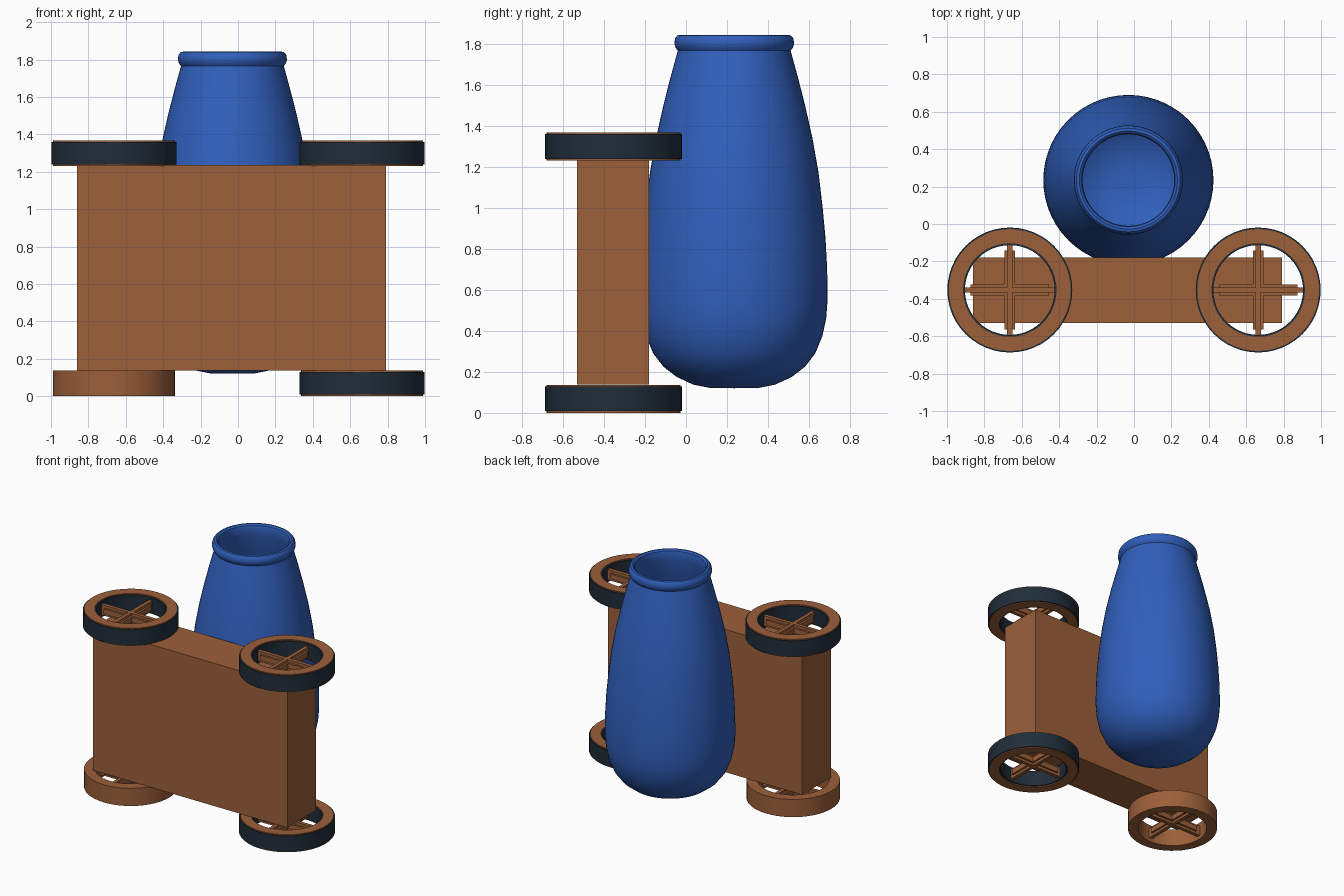
import bpy, bmesh, math

if "Cube" in bpy.data.objects:
    bpy.data.objects.remove(bpy.data.objects["Cube"])


def material(name, rgb):
    m = bpy.data.materials.new(name)
    m.diffuse_color = (*rgb, 1)
    m.use_nodes = True
    m.node_tree.nodes["Principled BSDF"].inputs["Base Color"].default_value = m.diffuse_color
    return m


WOOD = material("wood", (0.33, 0.115, 0.042))
BLUE = material("blue_glaze", (0.03, 0.115, 0.5))
DARK = material("dark_rubber", (0.014, 0.026, 0.042))


def finish(bm, name, mat, smooth=True):
    bmesh.ops.recalc_face_normals(bm, faces=bm.faces)
    me = bpy.data.meshes.new(name)
    bm.to_mesh(me)
    bm.free()
    ob = bpy.data.objects.new(name, me)
    bpy.context.collection.objects.link(ob)
    me.materials.append(mat)
    if smooth:
        bpy.ops.object.select_all(action='DESELECT')
        ob.select_set(True)
        bpy.context.view_layer.objects.active = ob
        bpy.ops.object.shade_smooth_by_angle(angle=math.radians(35))
    return ob


def lathe(name, profile, centre, mat, steps=48, closed=False):
    """Spin an (r, z) profile about a vertical axis."""
    bm = bmesh.new()
    vs = [bm.verts.new((r, 0, z)) for r, z in profile]
    es = [bm.edges.new(p) for p in zip(vs, vs[1:])]
    if closed:
        es.append(bm.edges.new((vs[-1], vs[0])))
    bmesh.ops.spin(bm, geom=vs + es, cent=(0, 0, 0), axis=(0, 0, 1),
                   angle=math.tau, steps=steps, use_duplicate=False)
    bmesh.ops.remove_doubles(bm, verts=bm.verts, dist=1e-5)
    bmesh.ops.translate(bm, verts=bm.verts, vec=centre)
    return finish(bm, name, mat)


def add_box(bm, lo, hi):
    vs = bmesh.ops.create_cube(bm, size=1)["verts"]
    for v in vs:
        v.co = [(a + b) / 2 + c * (b - a) for a, b, c in zip(lo, hi, v.co)]


# Wooden cart body
bm = bmesh.new()
add_box(bm, (-0.86, -0.53, 0.138), (0.79, -0.18, 1.235))
finish(bm, "cart_body", WOOD, smooth=False)


# Wheels: wooden ring, stepped cross spokes, dark bands inside and out
def wheel(name, x, z, banded):
    c = (x, -0.353, z)
    lathe(name + "_ring", [(0.25, -0.068), (0.326, -0.068), (0.326, 0.068), (0.25, 0.068)],
          c, WOOD, closed=True)
    if banded:
        for part, a, b in (("tyre", 0.32, 0.334), ("liner", 0.24, 0.256)):
            lathe(f"{name}_{part}", [(a, -0.06), (b, -0.06), (b, 0.06), (a, 0.06)],
                  c, DARK, closed=True)
    bm = bmesh.new()
    for length, width, height in ((0.21, 0.029, 0.02), (0.25, 0.014, 0.04)):
        add_box(bm, (-length, -width, -height), (length, width, height))
        add_box(bm, (-width, -length, -height), (width, length, height))
    bmesh.ops.translate(bm, verts=bm.verts, vec=c)
    finish(bm, name + "_spokes", WOOD, smooth=False)


for side, x in (("left", -0.664), ("right", 0.664)):
    for level, z in (("lower", 0.068), ("upper", 1.298)):
        wheel(f"{level}_{side}_wheel", x, z, (side, level) != ("left", "lower"))

# Tall hollow jar with a rolled lip
outer = [(0, 0.12), (0.12, 0.122), (0.2, 0.138), (0.28, 0.175), (0.345, 0.225), (0.395, 0.29),
         (0.43, 0.375), (0.448, 0.46), (0.455, 0.55), (0.453, 0.7), (0.445, 0.85), (0.431, 1.0),
         (0.411, 1.17), (0.381, 1.34), (0.345, 1.5), (0.312, 1.63), (0.275, 1.765)]
lip = [(0.286, 1.78), (0.292, 1.8), (0.288, 1.825), (0.277, 1.839), (0.262, 1.842), (0.25, 1.832),
       (0.245, 1.81)]
inner = [(0.245, 1.765)] + [(max(r - 0.03, 0), z + (0.03 if z < 0.4 else 0))
                            for r, z in reversed(outer[:-1])]
lathe("jar", outer + lip + inner, (-0.03, 0.235, 0), BLUE, steps=56)
